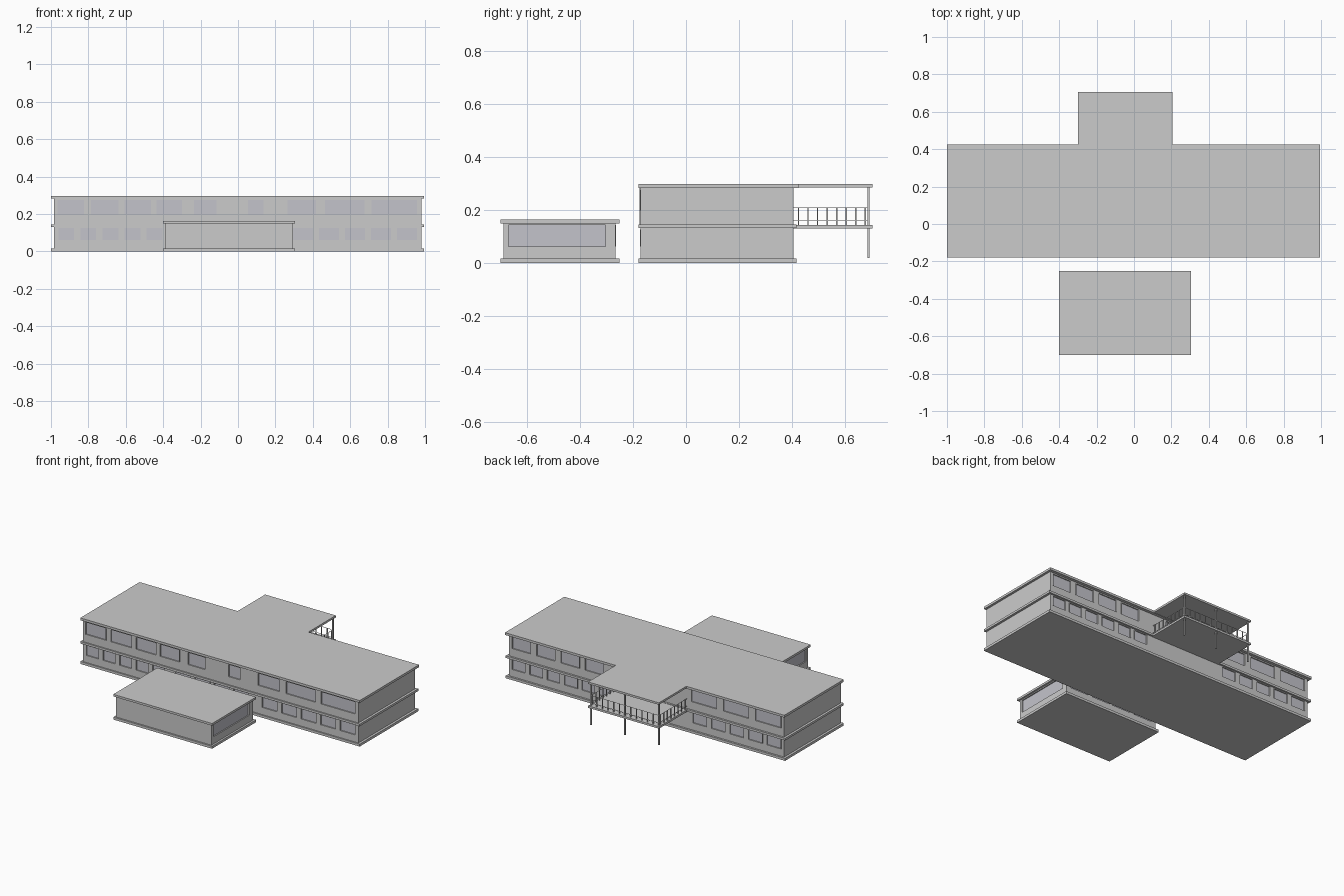
import bpy, bmesh

if "Cube" in bpy.data.objects:
    bpy.data.objects.remove(bpy.data.objects["Cube"])

glass = bpy.data.materials.new("glass")
glass.diffuse_color = (0.55, 0.55, 0.6, 1)
glass.use_nodes = True
glass.node_tree.nodes["Principled BSDF"].inputs["Base Color"].default_value = glass.diffuse_color


def boxes(name, items, mat=None):
    """One object made of boxes given as (x0, x1, y0, y1, z0, z1)."""
    bm = bmesh.new()
    for x0, x1, y0, y1, z0, z1 in items:
        vs = bmesh.ops.create_cube(bm, size=1)["verts"]
        for v in vs:
            v.co.x = x1 if v.co.x > 0 else x0
            v.co.y = y1 if v.co.y > 0 else y0
            v.co.z = z1 if v.co.z > 0 else z0
    me = bpy.data.meshes.new(name)
    bm.to_mesh(me)
    bm.free()
    ob = bpy.data.objects.new(name, me)
    bpy.context.collection.objects.link(ob)
    if mat:
        me.materials.append(mat)
    return ob


def window_wall(name, axis, face, side, a0, a1, z0, z1, wins, wz0, wz1, t=0.012):
    """Wall along x or y, outer face at `face`, facing `side`, with recessed windows."""
    def piece(a, b, d0, d1, c, d):
        p, q = sorted((face - side * d0, face - side * d1))
        return (a, b, p, q, c, d) if axis == "x" else (p, q, a, b, c, d)
    solid = [piece(a0, a1, 0, t, z0, wz0), piece(a0, a1, 0, t, wz1, z1)]
    panes, bars, cur = [], [], a0
    for a, b in sorted(wins):
        solid.append(piece(cur, a, 0, t, wz0, wz1))
        panes.append(piece(a, b, 0.007, 0.010, wz0, wz1))
        for c in (a, b - 0.004):
            bars.append(piece(c, c + 0.004, -0.001, 0.009, wz0, wz1))
        cur = b
    solid.append(piece(cur, a1, 0, t, wz0, wz1))
    boxes(name, solid)
    boxes(name + "_glass", panes, glass)
    boxes(name + "_frames", bars)


def row(a, b, n, gap=0.025):
    w = (b - a - gap * (n - 1)) / n
    return [(a + i * (w + gap), a + i * (w + gap) + w) for i in range(n)]


# Slabs and roofs of the main block
boxes("base_slab", [(-1, 0.995, -0.18, 0.418, 0, 0.016)])
boxes("middle_slab", [(-1, 0.995, -0.18, 0.418, 0.131, 0.145)])
boxes("terrace_slab", [(-0.3, 0.205, 0.25, 0.705, 0.130, 0.143)])
boxes("main_roof", [(-1, 0.995, -0.18, 0.425, 0.282, 0.297)])
boxes("terrace_roof", [(-0.3, 0.205, 0.42, 0.705, 0.284, 0.297)])

# Solid end walls
X0, X1, Y0, Y1 = -0.985, 0.98, -0.172, 0.406
for s, x in (("left", X0), ("right", X1 - 0.012)):
    boxes(s + "_end_wall", [(x, x + 0.012, Y0, Y1, 0.016, 0.131),
                            (x, x + 0.012, Y0, Y1, 0.145, 0.282)])

# Window walls of both floors
low = (0.016, 0.131)
high = (0.145, 0.282)
window_wall("front_lower_wall", "x", Y0, -1, X0, X1, *low,
            row(-0.965, -0.4, 5) + row(-0.33, 0.2, 4) + row(0.29, 0.96, 5), 0.062, 0.126)
window_wall("front_upper_wall", "x", Y0, -1, X0, X1, *high,
            [(-0.97, -0.82), (-0.79, -0.635), (-0.61, -0.46), (-0.44, -0.295),
             (-0.24, -0.11), (0.05, 0.14), (0.26, 0.42), (0.46, 0.68), (0.71, 0.96)],
            0.197, 0.274)
window_wall("back_lower_wall", "x", Y1, 1, X0, X1, *low,
            row(-0.965, -0.33, 5) + row(0.24, 0.96, 6), 0.062, 0.126)
window_wall("back_upper_wall", "x", Y1, 1, X0, X1, *high,
            row(-0.965, -0.32, 3, 0.04) + row(-0.2, 0.1, 2, 0.04) + row(0.3, 0.96, 4, 0.035),
            0.197, 0.274)
boxes("front_wall_rib", [(0.198, 0.204, -0.176, -0.17, 0.145, 0.282)])

# Terrace columns and railing
boxes("terrace_columns", [(x - 0.004, x + 0.004, 0.686, 0.694, 0.018, 0.285)
                          for x in (-0.29, -0.048, 0.194)])
posts = []
for i in range(8):
    y = 0.425 + i * 0.036
    for x in (-0.29, 0.194):
        posts.append((x - 0.0025, x + 0.0025, y - 0.0025, y + 0.0025, 0.143, 0.207))
for i in range(1, 12):
    x = -0.29 + i * 0.484 / 12
    posts.append((x - 0.0025, x + 0.0025, 0.6875, 0.6925, 0.143, 0.207))
boxes("railing_posts", posts)
rails = []
for z in (0.158, 0.206):
    for x in (-0.29, 0.194):
        rails.append((x - 0.001, x + 0.001, 0.406, 0.69, z, z + 0.002))
    rails.append((-0.29, 0.194, 0.689, 0.691, z, z + 0.002))
boxes("railing_rails", rails)

# Front outbuilding
boxes("outbuilding_base", [(-0.4, 0.305, -0.7, -0.252, 0, 0.016)])
boxes("outbuilding_roof", [(-0.4, 0.305, -0.7, -0.252, 0.149, 0.163)])
boxes("outbuilding_front_wall", [(-0.387, 0.293, -0.69, -0.678, 0.016, 0.149)])
for s, x, d in (("left", -0.387, -1), ("right", 0.293, 1)):
    window_wall("outbuilding_%s_wall" % s, "y", x, d, -0.69, -0.266, 0.016, 0.149,
                [(-0.675, -0.3)], 0.062, 0.142)
window_wall("outbuilding_back_wall", "x", -0.266, 1, -0.387, 0.293, 0.016, 0.149,
            row(-0.36, 0.265, 4), 0.062, 0.142)
